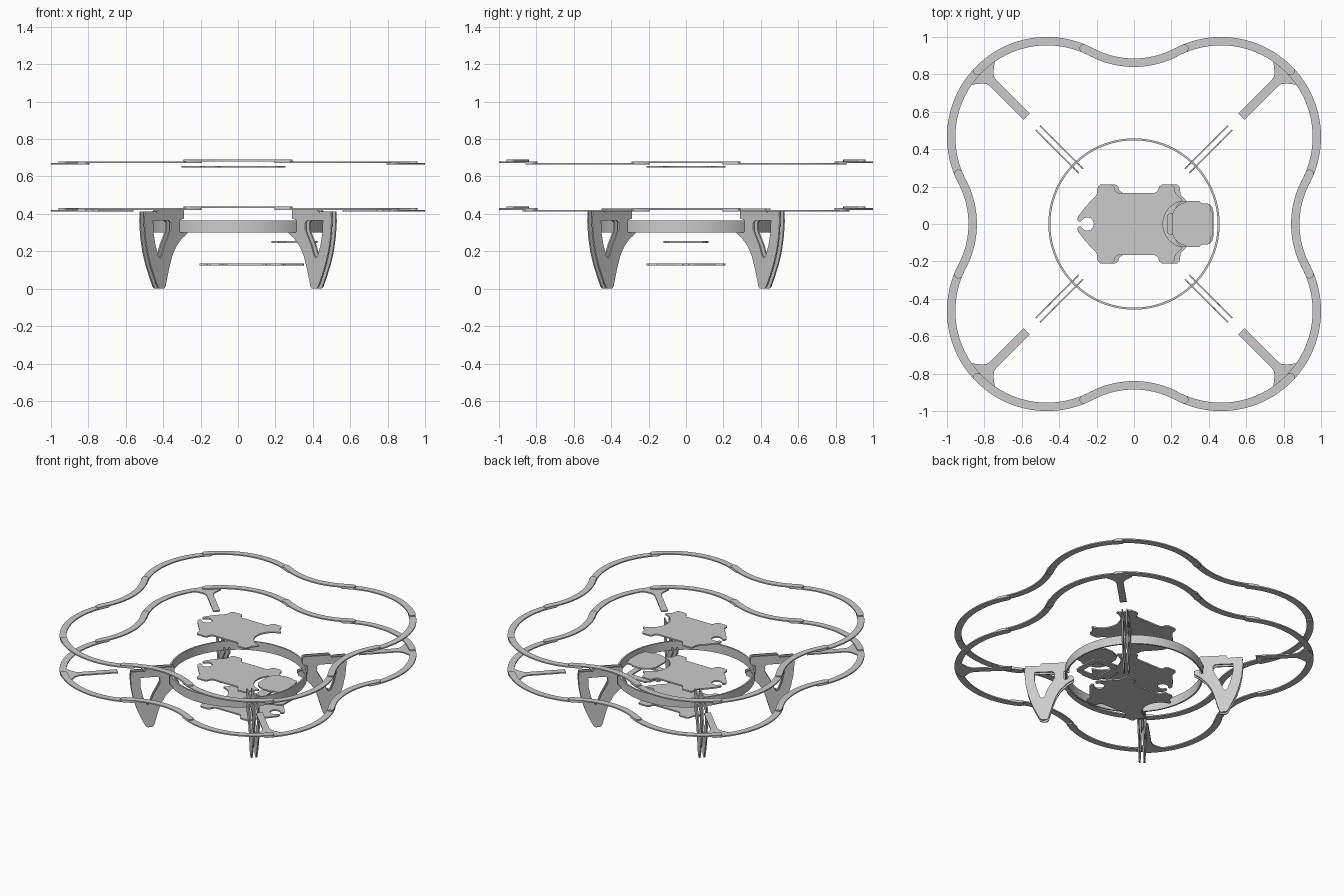
import bpy
from math import sin, cos, pi, radians, sqrt, hypot, atan2
from mathutils import Matrix, Vector

if "Cube" in bpy.data.objects:
    bpy.data.objects.remove(bpy.data.objects["Cube"])


def plate(name, loops, thick, matrix):
    """Flat plate cut from closed outlines (first is the edge, others are holes)."""
    cu = bpy.data.curves.new(name, 'CURVE')
    cu.dimensions = '2D'
    cu.fill_mode = 'BOTH'
    cu.extrude = thick / 2
    for pts in loops:
        s = cu.splines.new('POLY')
        s.points.add(len(pts) - 1)
        for p, (x, y) in zip(s.points, pts):
            p.co = (x, y, 0, 1)
        s.use_cyclic_u = True
    ob = bpy.data.objects.new(name, cu)
    bpy.context.collection.objects.link(ob)
    ob.matrix_world = matrix
    bpy.ops.object.select_all(action='DESELECT')
    ob.select_set(True)
    bpy.context.view_layer.objects.active = ob
    bpy.ops.object.convert(target='MESH')
    bpy.ops.object.shade_smooth_by_angle(angle=radians(30))
    return ob


def arc(cx, cy, r, a0, a1, n):
    return [(cx + r * cos(radians(a0 + (a1 - a0) * i / n)),
             cy + r * sin(radians(a0 + (a1 - a0) * i / n))) for i in range(n + 1)]


def strip(path, half):
    """Outline of a constant-width band with round ends along a centre line."""
    left, right, dirs = [], [], []
    for i, (x, y) in enumerate(path):
        a, b = path[max(i - 1, 0)], path[min(i + 1, len(path) - 1)]
        dx, dy = b[0] - a[0], b[1] - a[1]
        l = hypot(dx, dy)
        left.append((x - dy / l * half, y + dx / l * half))
        right.append((x + dy / l * half, y - dx / l * half))
        dirs.append(atan2(dy, dx) * 180 / pi)
    end = arc(*path[-1], half, dirs[-1] + 90, dirs[-1] - 90, 8)[1:-1]
    start = arc(*path[0], half, dirs[0] - 90, dirs[0] - 270, 8)[1:-1]
    return left + end + right[::-1] + start


def flat(z, turn=0):
    return Matrix.Translation((0, 0, z)) @ Matrix.Rotation(radians(turn), 4, 'Z')


# Guard rings: convex corner halves joined by concave bridges, in three layers
C, R, HALF, T = 0.465, 0.5125, 0.0225, 0.0087
r2 = 0.485
c2 = 0.8625 + r2
tang = atan2(c2 - C, -C) * 180 / pi
dip = 270 - (180 - tang) + 90
a = tang + 180                       # start angle on the concave circle (right end)
bridge = (arc(C, C, R, 112.5, tang, 4) + arc(0, c2, r2, a, 540 - a, 28)[1:]
          + arc(-C, C, R, 180 - tang, 67.5, 4)[1:])
half_a = arc(C, C, R, 43.5, tang + 1, 28)
half_b = arc(C, C, R, 46.5, 89 - tang, 28)
for level, base in (("lower", 0.413), ("upper", 0.664)):
    for k in range(4):
        side = k % 2
        plate(f"{level}_guard_bridge", [strip(bridge, HALF)], T,
              flat(base + T * (1.5 if side else 2.5), 90 * k))
        # halves nearest front and back sit one layer above those nearest the sides
        za, zb = (0.5, 1.5) if side else (1.5, 0.5)
        plate(f"{level}_guard_corner_a", [strip(half_a, HALF)], T, flat(base + T * za, 90 * k))
        plate(f"{level}_guard_corner_b", [strip(half_b, HALF)], T, flat(base + T * zb, 90 * k))

# Diagonal arms with flared roots, on the lower guard only
arm_half = [(0.812, 0.023), (1.06, 0.023), (1.085, 0.028), (1.105, 0.042), (1.122, 0.064),
            (1.14, 0.085), (1.165, 0.07), (1.185, 0.02)]
arm = arm_half + [(x, -y) for x, y in arm_half[::-1]]

# Landing legs: twin upright plates with a window and a ring slot
S = sqrt(2)
leg = [(.512, .413), (.455, .413), (.448, .407), (.44, .418), (.435, .43), (.312, .43), (.304, .422),
       (.304, .375), (.328, .365), (.328, .302), (.312, .302), (.308, .325), (.296, .33),
       (.284, .32), (.284, .297), (.315, .268), (.345, .225), (.366, .175), (.38, .12),
       (.392, .06), (.402, .012), (.41, 0), (.432, 0), (.442, .01), (.46, .06),
       (.482, .13), (.498, .2), (.509, .28), (.514, .36)]
window = [(.468, .365), (.385, .365), (.374, .355), (.374, .315), (.385, .285), (.405, .235),
          (.42, .18), (.43, .165), (.44, .175), (.456, .235), (.466, .30)]
for k in range(4):
    phi = radians(45 + 90 * k)
    plate("diagonal_arm", [arm], T, flat(0.413 + T / 2, 45 + 90 * k))
    u = Vector((cos(phi), sin(phi), 0))
    n = Vector((sin(phi), -cos(phi), 0))
    for w in (-0.016, 0.016):
        m = Matrix.Identity(4)
        for col, v in enumerate((u, Vector((0, 0, 1)), n, n * w)):
            for row in range(3):
                m[row][col] = v[row]
        plate("landing_leg", [[(x * S, z) for x, z in o] for o in (leg, window)], 0.009, m)

# Hoop that ties the legs together
plate("leg_hoop", [arc(0, 0, 0.458, 0, 357, 119), arc(0, 0, 0.447, 0, 357, 119)],
      0.065, flat(0.333))

# Body plates: eyed slot at one end, round cut-out at the other
body_half = (arc(-0.25, 0, 0.035, 0, 155, 12)
             + [(-.295, .012), (-.302, .02), (-.3, .04), (-.265, .085), (-.225, .13), (-.2, .155),
                (-.193, .2), (-.182, .21), (-.12, .21), (-.106, .2), (-.1, .178), (-.085, .166),
                (.11, .166), (.127, .178), (.135, .2), (.148, .21), (.2, .21), (.214, .2),
                (.222, .165), (.24, .145), (.255, .135)]
             + arc(0.28, 0, 0.125, 102, 180, 14))
body = body_half + [(x, -y) for x, y in body_half[-2:0:-1]]
plate("top_body_plate", [body], 0.01, flat(0.652))
plate("middle_body_plate", [body], 0.01, flat(0.33))
plate("bottom_body_plate", [[(0.05 - x, y) for x, y in body]], 0.01, flat(0.13))

# Front equipment mount: window frame and cover plate
frame_half = [(.18, .05), (.19, .058), (.215, .058), (.225, .095), (.25, .12), (.35, .12),
              (.362, .11), (.4, .108), (.42, .09), (.425, .06)]
frame = frame_half + [(x, -y) for x, y in frame_half[::-1]]
plate("mount_frame", [frame, [(.25, .075), (.25, -.075), (.385, -.075), (.385, .075)]],
      0.01, flat(0.25))
cover_half = [(.205, .055), (.22, .085), (.25, .108), (.29, .122), (.35, .122), (.362, .11),
              (.4, .108), (.412, .095), (.412, .07), (.422, .06)]
cover = cover_half + [(x, -y) for x, y in cover_half[::-1]]
plate("mount_cover", [cover], 0.01, flat(0.342))
